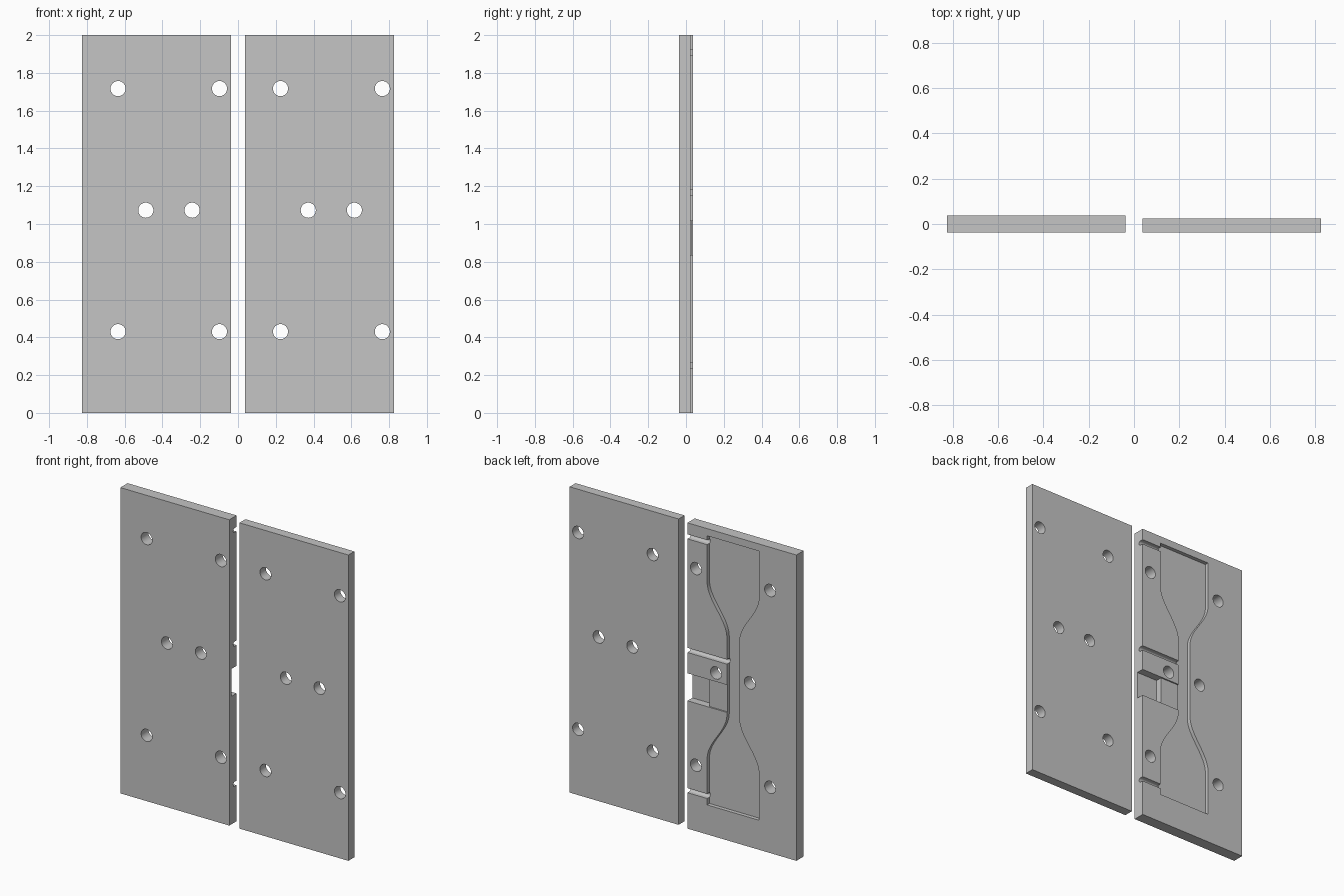
import bpy
import bmesh
from math import pi, cos, sin

cube = bpy.data.objects.get("Cube")
if cube:
    bpy.data.objects.remove(cube, do_unlink=True)

# One light grey for both plates
GREY = (0.555, 0.555, 0.555, 1)
grey = bpy.data.materials.new("light_grey")
grey.use_nodes = True
grey.diffuse_color = GREY
grey.node_tree.nodes["Principled BSDF"].inputs["Base Color"].default_value = GREY

FRONT, BACK, THIN_BACK = -0.0375, 0.0375, 0.024
INNER, OUTER, HEIGHT = 0.037, 0.825, 2.0
MID_Z = 1.073
OVER = 0.1  # how far cutters overshoot


def prism(name, outline, lo, hi, axis="y"):
    """Extrude a 2D outline: (x, z) along y, or (y, z) along x."""
    def place(p, d):
        return (p[0], d, p[1]) if axis == "y" else (d, p[0], p[1])
    bm = bmesh.new()
    base = bm.faces.new([bm.verts.new(place(p, lo)) for p in outline])
    new = bmesh.ops.extrude_face_region(bm, geom=[base])["geom"]
    shift = (0, hi - lo, 0) if axis == "y" else (hi - lo, 0, 0)
    bmesh.ops.translate(bm, vec=shift, verts=[g for g in new if isinstance(g, bmesh.types.BMVert)])
    bmesh.ops.recalc_face_normals(bm, faces=bm.faces)
    mesh = bpy.data.meshes.new(name)
    bm.to_mesh(mesh)
    bm.free()
    mesh.materials.append(grey)
    obj = bpy.data.objects.new(name, mesh)
    bpy.context.collection.objects.link(obj)
    return obj


def rect(a0, a1, b0, b1):
    return [(a0, b0), (a1, b0), (a1, b1), (a0, b1)]


def circle(cx, cz, r, n=40):
    return [(cx + r * cos(2 * pi * i / n), cz + r * sin(2 * pi * i / n)) for i in range(n)]


def cut(target, cutter):
    """Subtract the cutter from the target and remove it."""
    mod = target.modifiers.new("cut", "BOOLEAN")
    mod.operation = "DIFFERENCE"
    mod.solver = "EXACT"
    mod.object = cutter
    bpy.ops.object.select_all(action="DESELECT")
    target.select_set(True)
    bpy.context.view_layer.objects.active = target
    bpy.ops.object.modifier_apply(modifier=mod.name)
    bpy.data.objects.remove(cutter, do_unlink=True)


def drill(plate, wide_xs, middle_xs):
    """Four corner holes and two middle holes, straight through."""
    spots = [(x, z) for x in wide_xs for z in (0.43, 1.717)] + [(x, MID_Z) for x in middle_xs]
    for x, z in spots:
        cut(plate, prism("hole_cutter", circle(x, z, 0.04), -OVER, OVER))


# Plates
cover_plate = prism("cover_plate", rect(INNER, OUTER, 0, HEIGHT), FRONT, THIN_BACK)
mould_plate = prism("mould_plate", rect(-OUTER, -INNER, 0, HEIGHT), FRONT, BACK)

# Waisted recess in the back of the mould plate
CX, WIDE, NECK = -0.367, 0.188, 0.045
RECESS_END, BEND_IN, BEND_OUT = 0.88, 0.25, 0.58
STEPS = 20
quarter = [(WIDE, RECESS_END)]
for i in range(STEPS + 1):
    t = i / STEPS
    half = WIDE + (NECK - WIDE) * (1 - cos(pi * t)) / 2
    quarter.append((half, BEND_OUT + (BEND_IN - BEND_OUT) * t))
side = quarter + [(w, -z) for w, z in reversed(quarter)]
outline = [(CX + w, MID_Z + z) for w, z in side] + [(CX - w, MID_Z + z) for w, z in reversed(side)]
cut(mould_plate, prism("recess_cutter", outline, BACK - 0.025, OVER))

# Round-bottomed feed channels from the inner edge to the recess
R, DEPTH = 0.015, 0.034
for z, end in ((1.91, CX + WIDE), (1.167, CX + NECK), (0.25, CX + WIDE)):
    floor = [(BACK - DEPTH + R - R * sin(pi * i / 12), z - R * cos(pi * i / 12)) for i in range(13)]
    profile = [(OVER, z - R)] + floor + [(OVER, z + R)]
    cut(mould_plate, prism("channel_cutter", profile, end - 0.004, 0, axis="x"))

# Stepped pocket: shallow near the neck, deep at the inner edge
for end, depth in ((CX + NECK - 0.004, 0.009), (-0.19, 0.05)):
    cut(mould_plate, prism("pocket_cutter", rect(end, 0, 0.836, 1.016), BACK - depth, OVER))

drill(mould_plate, (-0.635, -0.098), (-0.488, -0.243))
drill(cover_plate, (0.225, 0.764), (0.372, 0.616))

# Smooth the curved walls, keep the edges crisp
for plate in (cover_plate, mould_plate):
    bpy.ops.object.select_all(action="DESELECT")
    plate.select_set(True)
    bpy.context.view_layer.objects.active = plate
    bpy.ops.object.shade_smooth_by_angle(angle=pi / 6)
